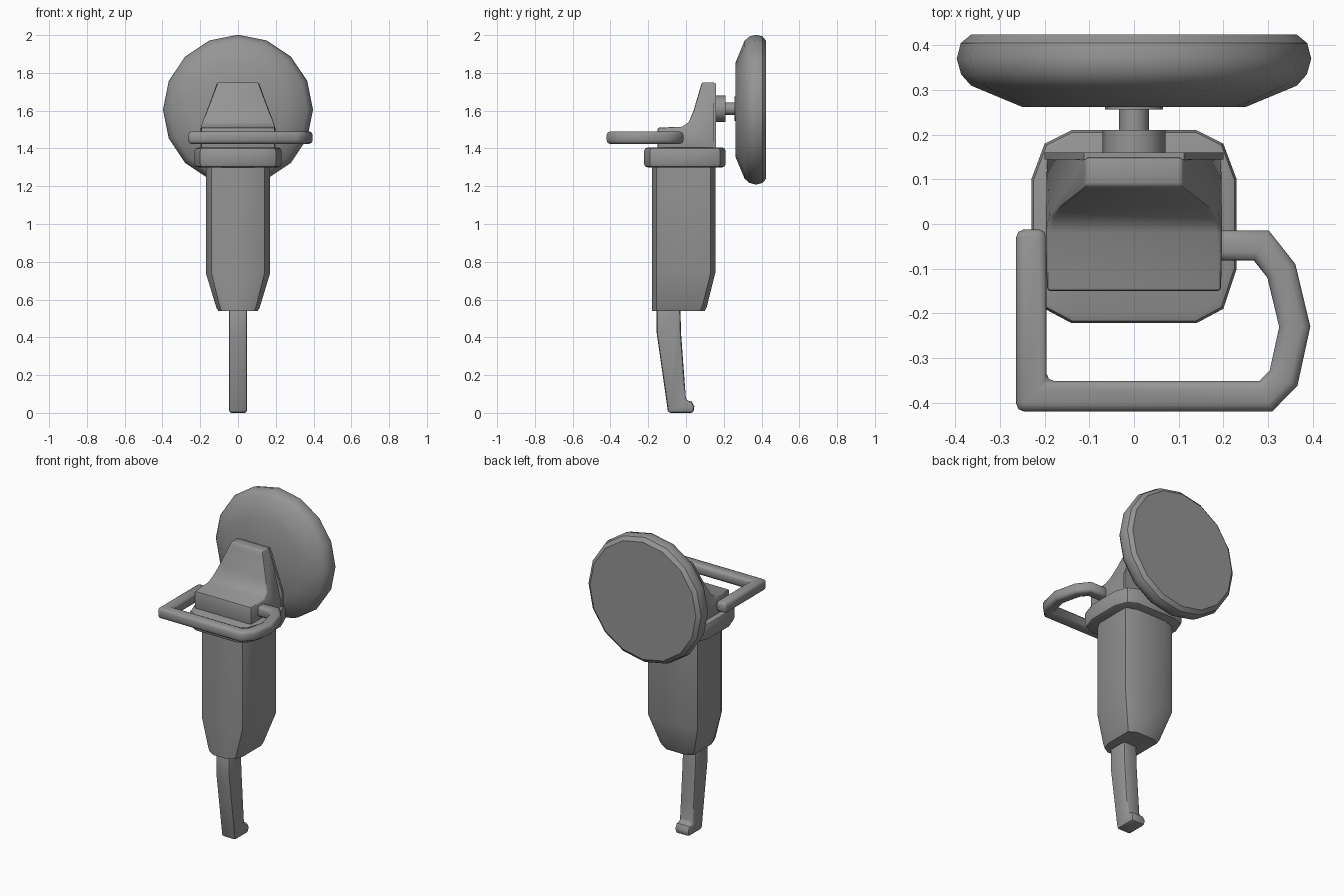
import bpy, bmesh, math
from mathutils import Vector

cube = bpy.data.objects.get("Cube")
if cube:
    bpy.data.objects.remove(cube)

grey = bpy.data.materials.new("mid grey")
grey.use_nodes = True
grey.diffuse_color = (0.3, 0.3, 0.3, 1)
grey.node_tree.nodes["Principled BSDF"].inputs["Base Color"].default_value = (0.3, 0.3, 0.3, 1)


def loft(name, rings, bevel=0, segments=2, limit=40, smooth=35):
    """Skin a list of equal rings, cap both ends, optionally bevel."""
    bm = bmesh.new()
    loops = [[bm.verts.new(p) for p in ring] for ring in rings]
    n = len(loops[0])
    for a, b in zip(loops, loops[1:]):
        for i in range(n):
            j = (i + 1) % n
            bm.faces.new((a[i], a[j], b[j], b[i]))
    bm.faces.new(loops[0])
    bm.faces.new(loops[-1])
    bmesh.ops.recalc_face_normals(bm, faces=bm.faces)
    mesh = bpy.data.meshes.new(name)
    bm.to_mesh(mesh)
    bm.free()
    mesh.materials.append(grey)
    obj = bpy.data.objects.new(name, mesh)
    bpy.context.collection.objects.link(obj)
    bpy.ops.object.select_all(action='DESELECT')
    obj.select_set(True)
    bpy.context.view_layer.objects.active = obj
    if bevel:
        mod = obj.modifiers.new("soft_edges", 'BEVEL')
        mod.width = bevel
        mod.segments = segments
        mod.limit_method = 'ANGLE'
        mod.angle_limit = math.radians(limit)
        bpy.ops.object.modifier_apply(modifier=mod.name)
    bpy.ops.object.shade_smooth_by_angle(angle=math.radians(smooth))
    return obj


def mirrored(half, z, sx=1, y_shift=0):
    """Close a right-hand outline by mirroring it over x."""
    pts = half + [(-x, y) for x, y in reversed(half)]
    return [(x * sx, y + y_shift, z) for x, y in pts]


def lathe_y(name, profile, sides, z=1.605):
    """Turned part around a y axis; profile is (radius, y)."""
    turn = [math.tau * i / sides + math.pi / 2 for i in range(sides)]
    return loft(name, [[(r * math.cos(t), y, z + r * math.sin(t)) for t in turn]
                       for r, y in profile])


# Suction disc, its stem and the socket
lathe_y("disc", [(0.25, 0.262), (0.365, 0.31), (0.387, 0.335), (0.397, 0.37),
                 (0.388, 0.405), (0.365, 0.424)], 16)
lathe_y("disc_flange", [(0.065, 0.256), (0.065, 0.266)], 16, 1.61)
lathe_y("stem", [(0.034, 0.2), (0.034, 0.26)], 12, 1.61)
lathe_y("socket", [(0.07, 0.14), (0.07, 0.21)], 12, 1.61)

# Body: soft front, flatter back, tapering towards the bottom
front = [(0.07, -0.18), (0.14, -0.155), (0.17, -0.1)]
def body_ring(z, sx, back):
    half = front + [(0.17, back - 0.03), (0.1, back - 0.005)]
    return mirrored(half, z, sx)
loft("body", [body_ring(0.54, 0.62, 0.105), body_ring(0.56, 0.68, 0.115),
              body_ring(0.74, 1, 0.16), body_ring(1.31, 1, 0.16)], smooth=30)

# Collar with cut corners
collar = [(0.14, -0.222), (0.2, -0.19), (0.23, -0.1),
          (0.23, 0.1), (0.2, 0.18), (0.14, 0.21)]
loft("collar", [mirrored(collar, 1.3), mirrored(collar, 1.405)], 0.018, 2, 60)

# Head: side profile extruded across x, narrowing with height
def head_half_width(z):
    return 0.195 if z < 1.52 else 0.195 - (z - 1.52) * 0.38

side = [(-0.15, 1.39), (-0.15, 1.51), (-0.02, 1.515), (0.015, 1.54),
        (0.04, 1.6), (0.075, 1.72), (0.085, 1.75), (0.15, 1.75),
        (0.15, 1.52), (0.15, 1.39)]
loft("head", [[(s * head_half_width(z), y, z) for y, z in side] for s in (-1, 1)],
     0.008, 2, 50)

# Back plate of the head
plate = [(-0.2, 1.39), (-0.2, 1.5), (-0.112, 1.745),
         (0.112, 1.745), (0.2, 1.5), (0.2, 1.39)]
loft("back_plate", [[(x, y, z) for x, z in plate] for y in (0.145, 0.16)])

# Leg with a small hooked foot
leg = [(-0.155, 0.56), (-0.155, 0.42), (-0.095, 0), (0.04, 0), (0.044, 0.035),
       (0.03, 0.06), (0, 0.068), (-0.01, 0.2), (-0.026, 0.42), (-0.03, 0.56)]
loft("leg", [[(x, y, z) for y, z in leg] for x in (-0.048, 0.048)], 0.014, 2, 60)

# Loop handle: square bar swept with mitred corners
path = [Vector(p) for p in [
    (-0.23, -0.012), (-0.23, -0.386), (0.295, -0.386), (0.335, -0.345),
    (0.36, -0.23), (0.33, -0.105), (0.285, -0.048), (0.17, -0.048)]]
rings = []
for i, p in enumerate(path):
    a = (p - path[i - 1]).normalized() if i else (path[1] - p).normalized()
    b = (path[i + 1] - p).normalized() if i + 1 < len(path) else a
    mid = (a + b).normalized()
    across = Vector((-mid.y, mid.x)) * 0.034 / mid.dot(a)
    rings.append([(p.x + s * across.x, p.y + s * across.y, 1.457 + h * 0.033)
                  for s, h in ((-1, -1), (1, -1), (1, 1), (-1, 1))])
loft("loop_handle", rings, 0.018, 2, 60, 50)
